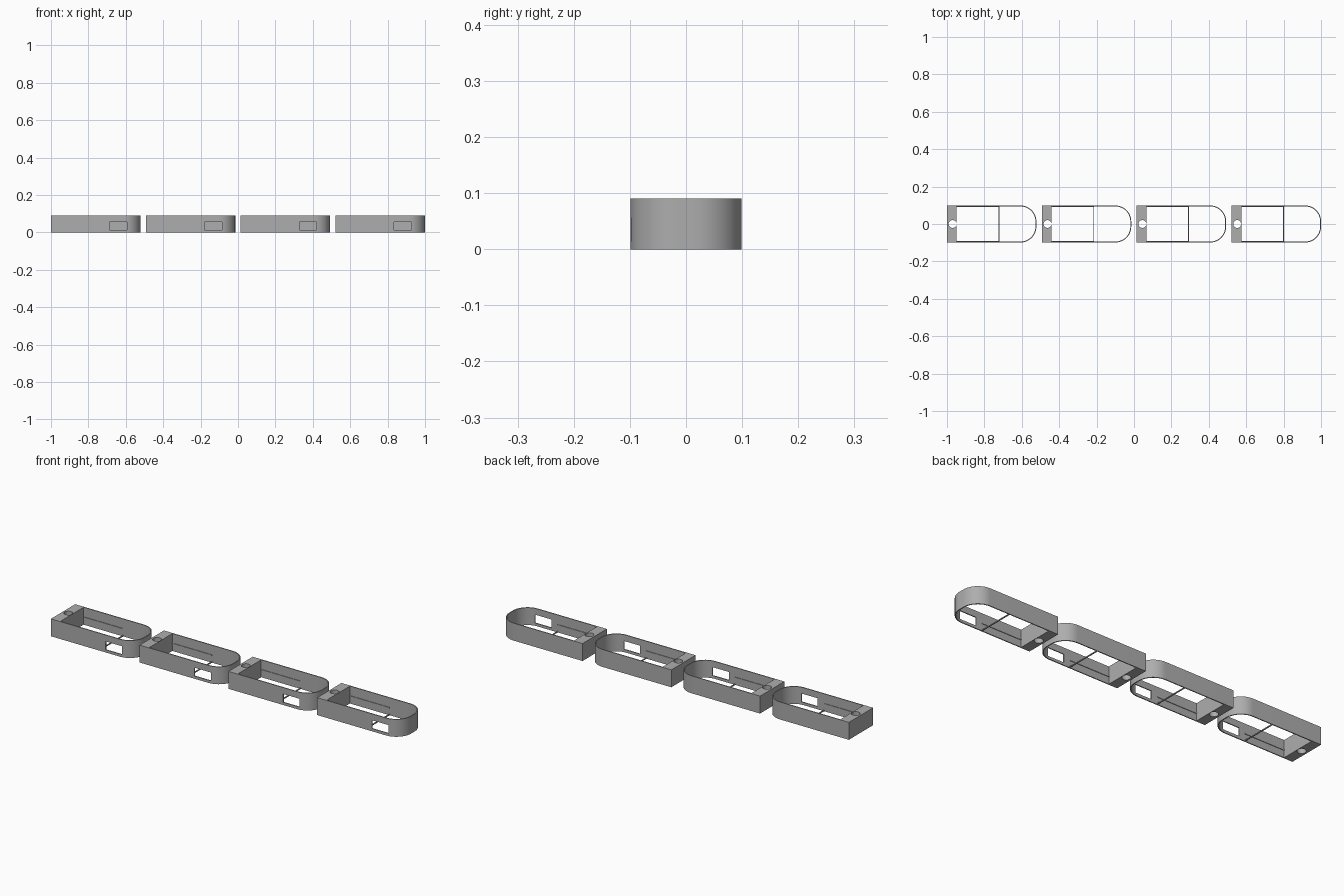
import bpy, bmesh, math

LENGTH, HALF_W, HEIGHT = 0.478, 0.099, 0.09
WALL, RADIUS, BLOCK = 0.005, 0.085, 0.052
PITCH = (2 - LENGTH) / 3

if "Cube" in bpy.data.objects:
    bpy.data.objects.remove(bpy.data.objects["Cube"])

grey = bpy.data.materials.new("plain grey")
grey.use_nodes = True
grey.diffuse_color = (0.42, 0.42, 0.42, 1)
grey.node_tree.nodes["Principled BSDF"].inputs["Base Color"].default_value = grey.diffuse_color


def prism(name, points, z0, z1):
    """Upright solid from a flat outline."""
    bm = bmesh.new()
    base = bm.faces.new([bm.verts.new((x, y, z0)) for x, y in points])
    top = bmesh.ops.extrude_face_region(bm, geom=[base])["geom"]
    verts = [v for v in top if isinstance(v, bmesh.types.BMVert)]
    bmesh.ops.translate(bm, verts=verts, vec=(0, 0, z1 - z0))
    bmesh.ops.recalc_face_normals(bm, faces=bm.faces)
    mesh = bpy.data.meshes.new(name)
    bm.to_mesh(mesh)
    bm.free()
    mesh.materials.append(grey)
    obj = bpy.data.objects.new(name, mesh)
    bpy.context.collection.objects.link(obj)
    return obj


def box(name, x0, x1, y0, y1, z0, z1):
    return prism(name, [(x0, y0), (x1, y0), (x1, y1), (x0, y1)], z0, z1)


def outline(x0, x1, half, radius, steps=16):
    """Square at x0, rounded corners at x1."""
    points = [(x0, half), (x0, -half)]
    for side in (-1, 1):
        for i in range(steps + 1):
            a = math.pi / 2 * (i / steps + (side - 1) / 2)
            points.append((x1 - radius + radius * math.cos(a),
                           side * (half - radius) + radius * math.sin(a)))
    return points


def circle(cx, radius, steps=32):
    turns = [2 * math.pi * i / steps for i in range(steps)]
    return [(cx + radius * math.cos(a), radius * math.sin(a)) for a in turns]


def cut(target, cutter):
    cutter.hide_render = True
    mod = target.modifiers.new("cut", "BOOLEAN")
    mod.operation, mod.solver, mod.object = "DIFFERENCE", "EXACT", cutter
    bpy.context.view_layer.objects.active = target
    bpy.ops.object.modifier_apply(modifier=mod.name)
    bpy.data.objects.remove(cutter)


for n in range(4):
    x = -1 + n * PITCH
    inner = HALF_W - WALL

    # Thin-walled frame with a solid end block
    frame = prism(f"frame_{n + 1}", outline(x, x + LENGTH, HALF_W, RADIUS), 0, HEIGHT)
    cut(frame, prism("cavity_cutter",
                     outline(x + BLOCK, x + LENGTH - WALL, inner, RADIUS - WALL), -0.1, 0.2))
    cut(frame, prism("hole_cutter", circle(x + 0.03, 0.021), -0.1, 0.2))
    cut(frame, box("window_cutter", x + 0.313, x + 0.406, -0.15, -0.05, 0.014, 0.057))
    bpy.ops.object.select_all(action="DESELECT")
    frame.select_set(True)
    bpy.context.view_layer.objects.active = frame
    bpy.ops.object.shade_smooth_by_angle(angle=math.radians(30))

    # Rails inside the long walls, and a low cross bar
    for side, label in ((-1, "front"), (1, "back")):
        y0, y1 = sorted((side * (inner - 0.003), side * (inner + 0.002)))
        box(f"{label}_rail_{n + 1}", x + BLOCK - 0.002, x + 0.278, y0, y1, 0.036, 0.041)
    box(f"cross_bar_{n + 1}", x + 0.275, x + 0.28, -inner - 0.002, inner + 0.002, 0.001, 0.006)
